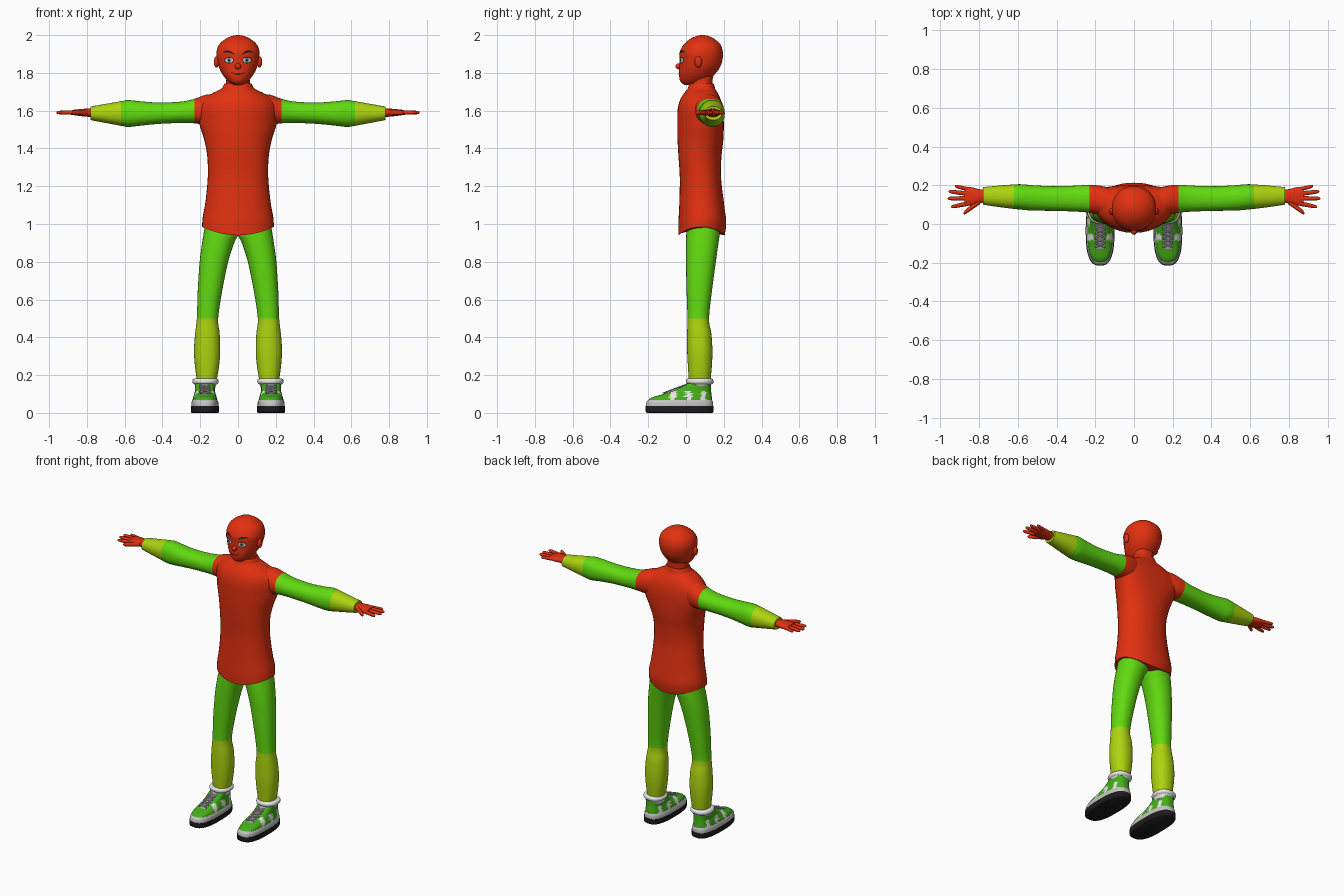
import bpy, bmesh, math
from mathutils import Vector
from mathutils.bvhtree import BVHTree

cube = bpy.data.objects.get("Cube")
if cube:
    bpy.data.objects.remove(cube, do_unlink=True)


def material(name, color):
    mat = bpy.data.materials.new(name)
    mat.use_nodes = True
    rgba = (*color, 1)
    mat.diffuse_color = rgba
    mat.node_tree.nodes["Principled BSDF"].inputs["Base Color"].default_value = rgba
    return mat


RED = material("red", (.76, .03, .005))
GREEN = material("bright green", (.12, .7, .005))
LIME = material("lime", (.42, .66, .005))
SHOE = material("shoe green", (.06, .42, .01))
WHITE = material("white", (.85, .85, .85))
PALE = material("pale grey", (.55, .55, .55))
GREY = material("lace grey", (.36, .36, .36))
BLACK = material("black", (.012, .012, .012))
IRIS = material("iris grey", (.2, .25, .28))


def finish(bm, name, mats, rule=None):
    """Turn a bmesh into a smooth-shaded object, coloured by an optional face rule."""
    bmesh.ops.recalc_face_normals(bm, faces=bm.faces)
    bm.normal_update()
    for face in bm.faces:
        face.smooth = True
        if rule:
            face.material_index = mats.index(rule(face.calc_center_median(), face.normal))
    mesh = bpy.data.meshes.new(name)
    bm.to_mesh(mesh)
    bm.free()
    for mat in mats:
        mesh.materials.append(mat)
    obj = bpy.data.objects.new(name, mesh)
    bpy.context.collection.objects.link(obj)
    bpy.ops.object.select_all(action='DESELECT')
    obj.select_set(True)
    bpy.context.view_layer.objects.active = obj
    bpy.ops.object.shade_smooth_by_angle(angle=math.radians(50))
    return obj


def spline(rings, steps):
    """Catmull-Rom interpolation through the control rings."""
    out = []
    for i in range(len(rings) - 1):
        a, b, c, d = (rings[max(0, min(len(rings) - 1, i + k))] for k in (-1, 0, 1, 2))
        for s in range(steps):
            t = s / steps
            out.append([q + t / 2 * (r - p + t * (2 * p - 5 * q + 4 * r - w + t * (3 * (q - r) + w - p)))
                        for p, q, r, w in zip(a, b, c, d)])
    return out + [list(rings[-1])]


def loft(name, rings, mats, rule=None, axis="z", side=1, power=2.2, sides=32, steps=4, warp=None):
    """Skin rings of (position, low u, high u, low v, high v) along the x or z axis."""
    bm = bmesh.new()
    loops = []
    for t, u0, u1, v0, v1 in spline(rings, steps):
        loop = []
        for k in range(sides):
            angle = math.tau * k / sides
            cu, cv = math.cos(angle), math.sin(angle)
            u = (u0 + u1) / 2 + (u1 - u0) / 2 * math.copysign(abs(cu) ** (2 / power), cu)
            v = (v0 + v1) / 2 + (v1 - v0) / 2 * math.copysign(abs(cv) ** (2 / power), cv)
            p = Vector((u, v, t) if axis == "z" else (t, u, v))
            if warp:
                p = warp(p)
            p.x *= side
            loop.append(bm.verts.new(p))
        loops.append(loop)
    for a, b in zip(loops, loops[1:]):
        for k in range(sides):
            j = (k + 1) % sides
            bm.faces.new((a[k], a[j], b[j], b[k]))
    bm.faces.new(loops[0])
    bm.faces.new(loops[-1])
    return finish(bm, name, mats, rule)


def ball(name, center, radii, mat):
    bm = bmesh.new()
    bmesh.ops.create_uvsphere(bm, u_segments=20, v_segments=12, radius=1)
    for v in bm.verts:
        v.co = Vector(center) + v.co * Vector(radii)
    return finish(bm, name, [mat])


def mid(rings):
    """Expand (z, half width, front, back) to full ring bounds."""
    return [(z, -w, w, f, b) for z, w, f, b in rings]


# Torso: hem dips at front and back, shoulders are set back
def torso_shape(p):
    low = max(0, min(1, (1.12 - p.z) / .13))
    chest = max(0, min(1, (p.z - 1.35) / .2))
    across = min(1, (p.x / .2) ** 2)
    p.z -= .05 * low * (1 - across)
    p.y += .035 * chest * across
    return p


loft("torso", mid([(.99, .19, -.04, .205), (1.04, .187, -.04, .213), (1.12, .172, -.035, .2),
                   (1.25, .16, -.033, .185), (1.36, .163, -.04, .188), (1.45, .18, -.045, .198),
                   (1.53, .205, -.046, .2), (1.6, .213, -.045, .197), (1.65, .195, -.034, .187),
                   (1.69, .14, -.012, .17), (1.715, .09, .008, .155), (1.735, .076, .015, .15),
                   (1.745, .07, .02, .145)]), [RED], warp=torso_shape, sides=40)
loft("neck", mid([(1.7, .066, .022, .14), (1.75, .063, .028, .14), (1.8, .06, .03, .145)]), [RED])

# Head
head = loft("head", mid([(1.737, .025, -.01, .07), (1.755, .052, -.03, .11), (1.79, .081, -.037, .15),
                         (1.83, .101, -.035, .18), (1.87, .111, -.034, .193), (1.91, .114, -.033, .195),
                         (1.95, .1, -.012, .183), (1.98, .066, .022, .15), (1.995, .033, .055, .12),
                         (2, .006, .08, .095)]), [RED], sides=48, steps=5, power=2.1)
ball("nose", (0, -.036, 1.835), (.016, .02, .016), RED)

# Face details projected on the head as thin plates
surface = BVHTree.FromPolygons([v.co for v in head.data.vertices],
                               [tuple(p.vertices) for p in head.data.polygons])


def on_face(x, z, lift):
    hit = surface.ray_cast(Vector((x, -1, z)), Vector((0, 1, 0)))[0]
    return hit - Vector((0, lift, 0))


def disc(name, x, z, w, h, lift, mat):
    bm = bmesh.new()
    rim = [bm.verts.new(on_face(x + w * math.cos(k * math.tau / 20), z + h * math.sin(k * math.tau / 20), lift))
           for k in range(20)]
    hub = bm.verts.new(on_face(x, z, lift))
    for a, b in zip(rim, rim[1:] + rim[:1]):
        bm.faces.new((a, b, hub))
    finish(bm, name, [mat])


def strip(name, x0, x1, curve, thick, mat):
    bm = bmesh.new()
    last = None
    for k in range(13):
        t = k / 12
        x, z = x0 + (x1 - x0) * t, curve(t)
        half = thick * (.3 + .7 * math.sin(math.pi * t))
        pair = [bm.verts.new(on_face(x, z + d, .003)) for d in (-half, half)]
        if last:
            bm.faces.new((last[0], pair[0], pair[1], last[1]))
        last = pair
    finish(bm, name, [mat])


strip("mouth", -.036, .036, lambda t: 1.803 - .011 * math.sin(math.pi * t), .0035, BLACK)


def shoe_color(p, n):
    x = abs(p.x) - .175
    if abs(x) < .022 and -.125 < p.y < .02 and n.z > .2:
        return GREY
    if abs(x) > .035 and p.z < .115 and (-.085 < p.y < -.05 or -.005 < p.y < .03 or .08 < p.y < .105):
        return WHITE
    return SHOE


for side, label in ((1, "left"), (-1, "right")):
    # Ear, eye and brow
    ball(label + "_ear", (side * .114, .065, 1.858), (.014, .019, .03), RED)
    for part, w, h, lift, mat in (("eye_outline", .025, .017, .002, BLACK), ("eye_white", .021, .013, .003, WHITE),
                                  ("iris", .012, .012, .004, IRIS), ("pupil", .006, .006, .005, BLACK)):
        disc(label + "_" + part, side * .047, 1.867, w, h, lift, mat)
    strip(label + "_brow", side * .02, side * .08,
          lambda t: 1.898 + .016 * math.sin(math.pi * t * .75), .006, BLACK)

    # Arm with shoulder cap and cuff
    loft(label + "_arm", [(.1, .03, .18, 1.53, 1.69), (.17, .045, .197, 1.525, 1.684), (.23, .058, .202, 1.533, 1.663),
                          (.3, .064, .198, 1.535, 1.648), (.42, .068, .195, 1.53, 1.643),
                          (.52, .069, .2, 1.52, 1.65), (.58, .074, .205, 1.514, 1.656),
                          (.62, .078, .204, 1.52, 1.65), (.7, .088, .198, 1.535, 1.636),
                          (.78, .1, .19, 1.55, 1.622)], [RED, GREEN, LIME],
         lambda p, n: RED if abs(p.x) < .23 else GREEN if abs(p.x) < .62 else LIME,
         axis="x", side=side)

    # Hand: palm, four fingers and a thumb
    loft(label + "_palm", [(.76, .115, .175, 1.565, 1.61), (.8, .105, .18, 1.568, 1.611),
                           (.84, .095, .19, 1.572, 1.608), (.875, .1, .188, 1.577, 1.604)],
         [RED], axis="x", side=side, sides=20)
    for name, x0, y0, x1, y1, r in (("index", .85, .107, .945, .088, .011), ("middle", .86, .132, .962, .132, .011),
                                    ("ring", .86, .157, .957, .168, .011), ("little", .85, .178, .925, .196, .01),
                                    ("thumb", .795, .118, .88, .055, .014)):
        rings = []
        for t, size in ((0, 1.1), (.5, 1), (.85, .85), (.97, .5), (1, .1)):
            x, y, q = x0 + (x1 - x0) * t, y0 + (y1 - y0) * t, r * size
            rings.append((x, y - q, y + q, 1.59 - q, 1.59 + q))
        loft(label + "_" + name + "_finger", rings, [RED], axis="x", side=side, sides=12, steps=2, power=2)

    # Trouser leg, lime below the knee
    loft(label + "_leg", [(1.03, -.01, .17, .01, .18), (.95, -.004, .182, .002, .178), (.9, .02, .19, 0, .172),
                          (.8, .052, .203, 0, .158), (.65, .083, .213, .003, .138), (.5, .105, .218, .008, .122),
                          (.42, .097, .227, .006, .134), (.33, .094, .233, .006, .14),
                          (.25, .1, .228, .01, .137), (.175, .112, .218, .015, .13)], [GREEN, LIME],
         lambda p, n: GREEN if p.z > .5 else LIME, side=side)

    # Sock roll and ankle
    c = .172
    loft(label + "_sock", [(.13, c - .05, c + .05, .015, .128), (.15, c - .058, c + .058, .012, .134),
                           (.157, c - .067, c + .067, .003, .143), (.168, c - .07, c + .07, 0, .146),
                           (.179, c - .065, c + .065, .005, .141), (.183, c - .05, c + .05, .02, .126)],
         [WHITE], side=side)

    # Shoe: sole, midsole, upper
    def layer(part, levels, mats, rule=None):
        rings = [(z, .175 - w, .175 + w, f, b) for z, w, f, b in levels]
        return loft(label + "_" + part, rings, mats, rule, side=side, sides=56, power=2.7)

    layer("sole", [(0, .07, -.205, .14), (.008, .074, -.214, .146), (.036, .074, -.215, .146)], [BLACK])
    layer("midsole", [(.034, .072, -.213, .144), (.055, .071, -.21, .143), (.068, .066, -.2, .138)], [PALE])
    layer("shoe_upper", [(.06, .067, -.203, .138), (.08, .063, -.185, .137), (.097, .058, -.13, .135),
                         (.115, .053, -.075, .133), (.135, .052, -.03, .132), (.155, .052, .005, .132)],
          [SHOE, WHITE, GREY], shoe_color)

    # Crossed laces up the instep
    bm = bmesh.new()
    for k in range(5):
        for cross in (1, -1):
            a = Vector((side * .175 - .026 * cross, -.12 + .024 * k, .105 + .009 * k))
            b = a + Vector((.052 * cross, .022, .008))
            turn = (b - a).to_track_quat('Z', 'Y').to_matrix().to_4x4()
            turn.translation = (a + b) / 2
            bmesh.ops.create_cone(bm, segments=8, radius1=.004, radius2=.004, cap_ends=True,
                                  depth=(b - a).length, matrix=turn)
    finish(bm, label + "_laces", [PALE])
